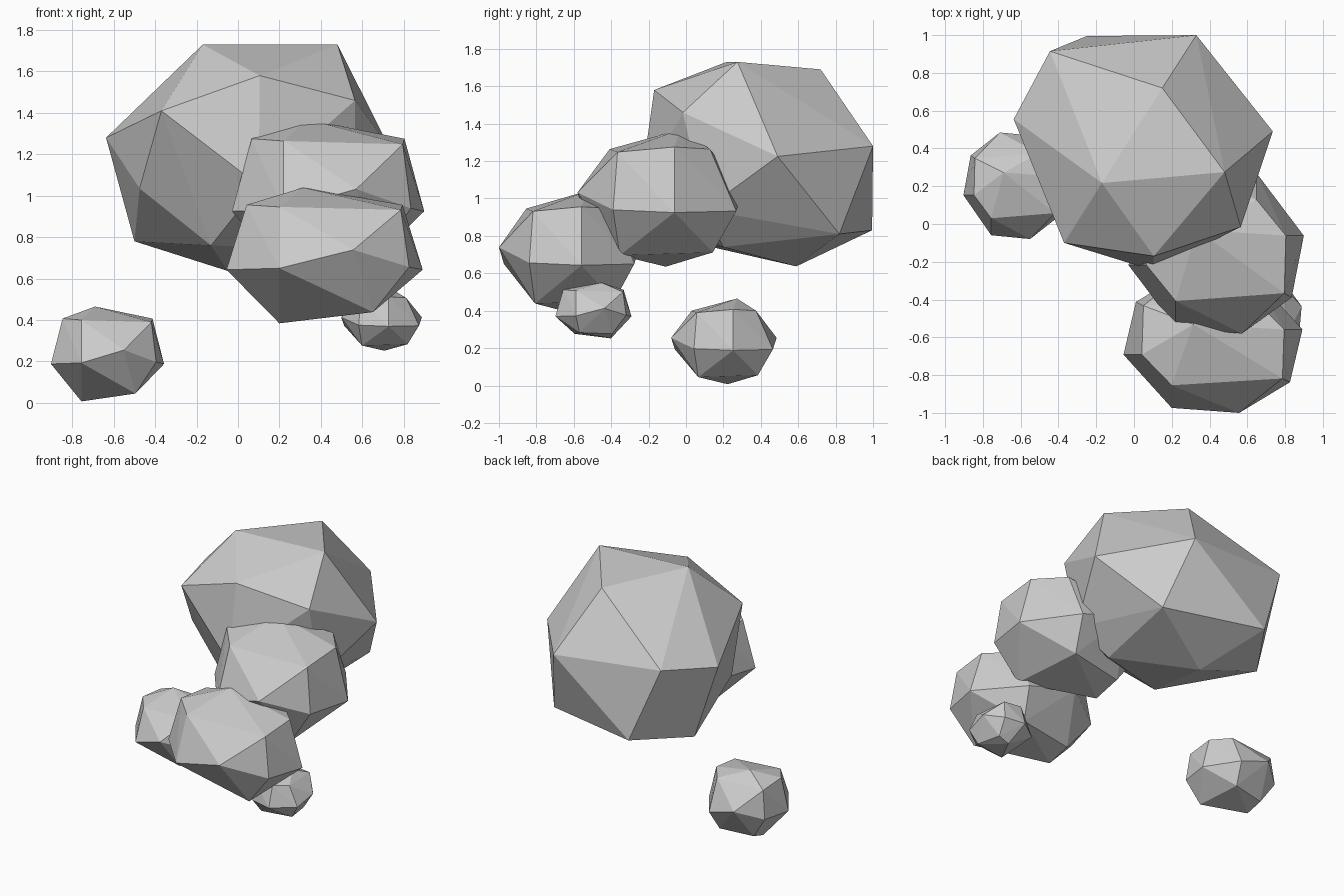
import bpy, bmesh
from mathutils import Vector, Matrix
from math import radians

if "Cube" in bpy.data.objects:
    bpy.data.objects.remove(bpy.data.objects["Cube"])


def hull_rock(name, points):
    """Flat-faced rock: convex hull round a few corner points."""
    bm = bmesh.new()
    for p in points:
        bm.verts.new(p)
    res = bmesh.ops.convex_hull(bm, input=bm.verts[:])
    junk = [g for g in res["geom_interior"] if isinstance(g, bmesh.types.BMVert)]
    if junk:
        bmesh.ops.delete(bm, geom=list(set(junk)), context='VERTS')
    bmesh.ops.recalc_face_normals(bm, faces=bm.faces[:])
    me = bpy.data.meshes.new(name)
    bm.to_mesh(me)
    bm.free()
    ob = bpy.data.objects.new(name, me)
    bpy.context.collection.objects.link(ob)
    return ob


# large boulder corners
hull_rock("large_boulder", [
    (-.17, .217, 1.73), (.48, .275, 1.73), (.15, .72, 1.69),
    (.105, -.17, 1.58), (-.37, -.10, 1.41), (.565, -.016, 1.46),
    (-.637, .555, 1.28), (-.445, .915, 1.34), (.33, 1.0, 1.28),
    (.735, .49, 1.225), (-.475, .17, 1.035), (.10, -.245, 1.05),
    (.56, .10, .94), (-.50, .62, .78), (-.25, .995, .83),
    (.45, .82, .81), (-.13, .05, .76), (-.05, .59, .637), (.38, .2, .74)])

# shared small rock: half of the corners repeat turned 180 degrees
paired = [
    (.08, -.282, .02), (-.273, -.05, -.047), (-.126, -.172, .165),
    (.212, -.145, .155), (.217, .05, .172), (-.126, -.262, -.042),
    (.235, -.16, -.038), (.135, -.137, -.19)]
single = [(-.06, .07, .23), (-.126, .02, -.228), (.10, .182, -.18)]
rock = paired + [(-x, -y, z) for x, y, z in paired] + single

# name, centre, scale, turn
placements = [
    ("upper_rock", (.435, -.14, 1.0), (1.70, 1.56, 1.60), 0),
    ("lower_rock", (.418, -.625, .71), (1.735, 1.33, 1.43), 0),
    ("loose_rock", (-.63, .2025, .235), (1, 1, 1), 0),
    ("small_rock", (.693, -.495, .40), (.69, .745, .65), -90)]
for name, centre, scale, turn in placements:
    m = (Matrix.Translation(centre) @ Matrix.Diagonal((*scale, 1))
         @ Matrix.Rotation(radians(turn), 4, 'Z'))
    hull_rock(name, [m @ Vector(p) for p in rock])
